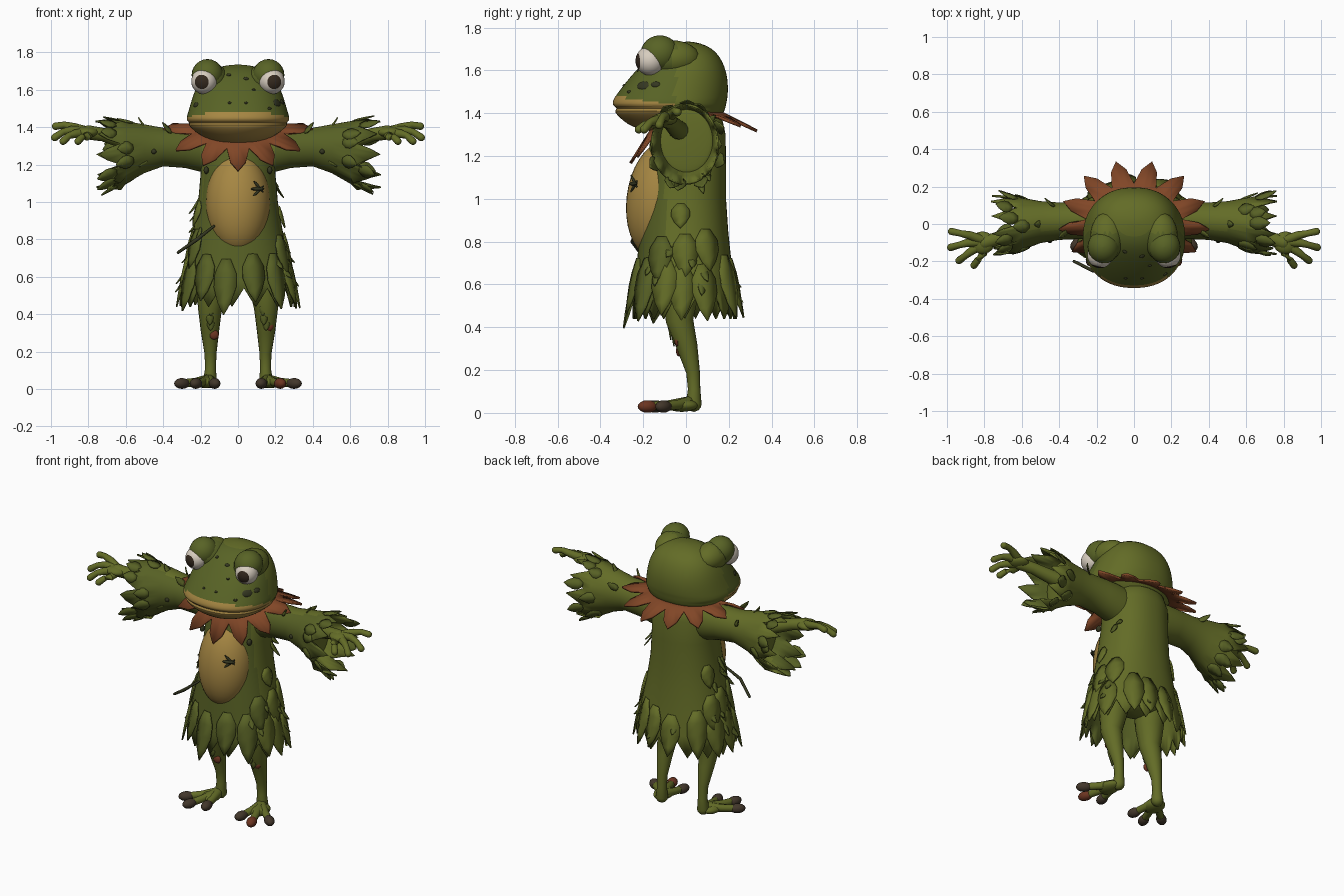
import bpy, bmesh, math, random
from math import sin, cos, tau
from mathutils import Vector, Matrix

if "Cube" in bpy.data.objects:
    bpy.data.objects.remove(bpy.data.objects["Cube"])

random.seed(4)


def mat(name, *rgb):
    m = bpy.data.materials.new(name)
    m.diffuse_color = (*rgb, 1)
    m.use_nodes = True
    m.node_tree.nodes["Principled BSDF"].inputs["Base Color"].default_value = m.diffuse_color
    return m


GREEN, LEAF = mat("moss green", .125, .15, .02), mat("leaf green", .095, .118, .018)
HEADG, TAN = mat("head green", .098, .125, .019), mat("belly tan", .38, .24, .055)
RUST, RED = mat("collar rust", .22, .062, .02), mat("scab red", .15, .035, .015)
WHITE, DARK = mat("eye white", .68, .61, .52), mat("pupil brown", .035, .022, .013)
TOE, SPOT = mat("toe brown", .055, .038, .024), mat("dark spot", .035, .038, .015)


def build(name, verts, faces, mats, thick=0, subsurf=0, rule=None):
    me = bpy.data.meshes.new(name)
    me.from_pydata([tuple(v) for v in verts], [], faces)
    bm = bmesh.new()
    bm.from_mesh(me)
    bmesh.ops.recalc_face_normals(bm, faces=bm.faces)
    bm.to_mesh(me)
    bm.free()
    ob = bpy.data.objects.new(name, me)
    bpy.context.collection.objects.link(ob)
    for m in mats:
        me.materials.append(m)
    for p in me.polygons:
        p.material_index = int(rule(p.center)) if rule else 0
    if subsurf:
        s = ob.modifiers.new("smooth", "SUBSURF")
        s.levels = s.render_levels = subsurf
    if thick:
        ob.modifiers.new("thickness", "SOLIDIFY").thickness = thick


def loft(name, rings, mats, caps=(True, True), **kw):
    n = len(rings[0])
    verts = [v for r in rings for v in r]
    faces = [(i * n + j, i * n + (j + 1) % n, (i + 1) * n + (j + 1) % n, (i + 1) * n + j)
             for i in range(len(rings) - 1) for j in range(n)]
    faces += [tuple(range(n))] * caps[0] + [tuple(range(len(verts) - n, len(verts)))] * caps[1]
    build(name, verts, faces, mats, **kw)


def oval(a, z, rx, yf, yb, p=2.25):
    k = (abs(cos(a)) ** p + abs(sin(a)) ** p) ** (-1 / p)
    return Vector((rx * cos(a) * k, (yf + yb) / 2 + (yb - yf) / 2 * sin(a) * k, z))


def tube(name, pts, m, n=10):
    """Tapered round-ended tube through (x, y, z, radius) points."""
    P, rings = [Vector(p[:3]) for p in pts], []
    for i, p in enumerate(P):
        d = (P[min(i + 1, len(P) - 1)] - P[max(i - 1, 0)]).normalized()
        u = d.cross(Vector((0, 1, 0) if abs(d.y) < .8 else (0, 0, 1))).normalized()
        v, r = d.cross(u), pts[i][3]
        for deg in [-80, -50, -25, 0] if i == 0 else [0, 25, 50, 80] if i == len(P) - 1 else [0]:
            t = math.radians(deg)
            rings.append([p + d * r * sin(t) + (u * cos(tau * j / n) + v * sin(tau * j / n)) * r * cos(t)
                          for j in range(n)])
    loft(name, rings, [m])


def ball(name, c, r, mats, rot=Matrix.Identity(3), rule=None, n=24):
    rings = []
    for i in range(n // 2 + 1):
        t = max(.03, min(math.pi - .03, math.pi * i / (n // 2)))
        rings.append([Vector(c) + rot @ Vector((r[0] * sin(t) * cos(tau * j / n), r[1] * sin(t) * sin(tau * j / n),
                                                r[2] * cos(t))) for j in range(n)])
    loft(name, rings, mats, rule=rule)


def add_leaf(buf, p, d, n, length, width, bend):
    verts, faces = buf
    d, b = d.normalized(), len(verts)
    s = d.cross(n).normalized()
    n = s.cross(d)
    for t, w in ((0, .4), (.25, .95), (.5, 1), (.78, .6), (1, .03)):
        c = p + d * length * t + n * bend * t * t
        verts.extend([c - s * w * width, c + n * .2 * w * width, c + s * w * width])
    faces.extend((k, k + 1, k + 4, k + 3) for i in range(4) for k in (b + i * 3, b + i * 3 + 1))


def section(table, z):
    """Interpolated (rx, front y, back y) of a height table."""
    for a, b in zip(table, table[1:]):
        if (a[0] - z) * (b[0] - z) <= 0:
            return [u + (v - u) * (z - a[0]) / (b[0] - a[0]) for u, v in zip(a[1:], b[1:])]
    return table[-1][1:]


# Tunic with a zigzag hem, hips and belly
TUNIC = [(1.42, .09, -.09, .12), (1.37, .165, -.14, .17), (1.30, .195, -.165, .185), (1.15, .2, -.18, .187),
         (1.0, .213, -.2, .187), (.85, .238, -.215, .197), (.7, .27, -.23, .213), (.58, .295, -.24, .23)]
rings = [[oval(tau * j / 60, *s) for j in range(60)] for s in TUNIC]
rings.append([oval(tau * j / 60, (.44, .49, .54, .49)[j % 4], .31, -.25, .24) for j in range(60)])
loft("tunic", rings, [GREEN, LEAF], caps=(True, False), thick=.012, rule=lambda c: c.y < -.1 and c.z < 1.3)
ball("hips", (0, 0, .72), (.2, .15, .13), [GREEN])
ball("belly", (0, -.12, .995), (.172, .158, .275), [TAN], Matrix.Rotation(-.12, 3, "X"), n=36)

# Overlapping leaves around the tunic
big, front, small = ([], []), ([], []), ([], [])
down = Vector((0, 0, -1))
for top, count, length, width in ((.72, 14, .27, .062), (.84, 12, .22, .06), (.98, 9, .13, .045)):
    for i in range(count):
        a, z = tau * (i + random.uniform(-.2, .2)) / count, top + random.uniform(-.03, .03)
        p, out = oval(a, z, *section(TUNIC, z)), Vector((cos(a), sin(a), 0))
        if top > .8 and (p.y > .1 or p.y < -.08 and abs(p.x) < .19):
            continue
        add_leaf(front if p.y < -.1 else big, p + out * .004, out * .17 + down, out,
                 length * random.uniform(.9, 1.15), width, .015)
for i in range(34):
    a, z = random.uniform(0, tau), random.uniform(.59, 1.15)
    p, out = oval(a, z, *section(TUNIC, z)), Vector((cos(a), sin(a), 0))
    if (p.y < -.08 and abs(p.x) < .2 and z > .74) or (p.y > .08 and random.random() < .8):
        continue
    side = Vector((-out.y, out.x, 0)) * random.uniform(-.5, .5)
    add_leaf(small, p, out * .4 + side + down, out, random.uniform(.06, .1), .02, .02)

# Pointed collar, drooping at the front
rings = [[], [], []]
for j in range(52):
    c, s = cos(tau * j / 52 - tau / 4), sin(tau * j / 52 - tau / 4)
    inner = Vector((.18 * c, .155 * s, 1.415 + .07 * min(s, 0)))
    tip = Vector((.405 * c, (.345 if s > 0 else .265) * s, 1.425 + (.255 * s if s < 0 else -.105 * s)))
    for k in range(3):
        rings[k].append(inner.lerp(tip, (0, .22, (1, .74, .33, .74)[j % 4])[k]))
loft("collar", rings, [RUST], caps=(False, False), thick=.014)

# Head with wide lips
HEAD = [(1.31, .09, -.16, .10), (1.335, .16, -.25, .12), (1.365, .215, -.295, .15), (1.395, .25, -.325, .17),
        (1.412, .265, -.335, .18), (1.423, .258, -.318, .183), (1.434, .272, -.34, .186), (1.445, .274, -.343, .188),
        (1.455, .273, -.342, .19), (1.465, .271, -.338, .192), (1.475, .268, -.333, .194), (1.52, .255, -.3, .197),
        (1.57, .24, -.26, .193), (1.62, .22, -.215, .18), (1.67, .188, -.165, .155), (1.705, .145, -.12, .118),
        (1.727, .09, -.07, .07), (1.735, .02, 0, .02)]
loft("head", [[oval(tau * j / 64, *s) for j in range(64)] for s in HEAD], [GREEN, TAN, HEADG], subsurf=1,
     rule=lambda c: 1 if c.y < -.02 and c.z < 1.433 - c.y * .13 else 2 if c.y < -.05 else 0)
for a, z, r in ((-.65, 1.53, .033), (-.4, 1.535, .022), (-1.4, 1.53, .01), (-1.75, 1.53, .01), (-1.35, 1.66, .015),
                (-2.6, 1.52, .022), (-1.85, 1.68, .014), (-.9, 1.5, .012), (-1.2, 1.6, .01)):
    p = oval(a, z, *section(HEAD, z))
    q = Vector((p.x, p.y + .06, .12)).to_track_quat("Z", "Y").to_matrix()
    ball("head_spot", p, (r, r * .65, .006), [SPOT], q, n=12)

for sx in (-1, 1):
    # Eye mounds blending back into the head, and eyes
    ball("eye_mound", (sx * .163, -.122, 1.679), (.085, .09, .085), [HEADG])
    ball("eye_ridge", (sx * .142, -.065, 1.655), (.092, .13, .086), [GREEN, HEADG], rule=lambda c: c.y < -.05)
    centre, look = Vector((sx * .181, -.167, 1.645)), Vector((sx * .22, -.97, -.05)).normalized()
    ball("eye", centre, (.069,) * 3, [WHITE, DARK], look.to_track_quat("Z", "Y").to_matrix(),
         lambda c: (c - centre).normalized().dot(look) > .81, 32)

    # Flared sleeve with a ragged cuff and an inner lining
    rings = []
    for x, y, z, ry, rz in ((.1, .02, 1.27, .1, .12), (.2, .02, 1.28, .105, .118), (.28, .02, 1.29, .1, .108),
                            (.4, .015, 1.294, .1, .103), (.5, .01, 1.285, .112, .13),
                            (.6, 0, 1.265, .14, .167), (.68, -.005, 1.255, .16, .19)):
        rings.append([Vector((sx * x, y + ry * cos(tau * j / 40), z + rz * sin(tau * j / 40))) for j in range(40)])
    for j, v in enumerate(rings[-1]):
        v.x = sx * ((.75, .69, .63, .69)[j % 4] + random.uniform(-.015, .015))
    loft("sleeve", rings, [GREEN, LEAF], caps=(True, False), thick=.01, rule=lambda c: c.y < -.03 and abs(c.x) > .2)
    ball("sleeve_lining", (sx * .57, .002, 1.27), (.012, .125, .15), [GREEN])
    for i in range(15):
        a, x = tau * i / 15 + random.uniform(-.15, .15), random.choice((.56, .62, .65))
        k, out = (x - .5) / .18, Vector((0, cos(a), sin(a)))
        p = Vector((sx * x, out.y * (.112 + .048 * k), 1.285 - .027 * k + out.z * (.13 + .06 * k)))
        add_leaf(small, p, Vector((sx, 0, -.15)) + out * .3, out, random.uniform(.08, .12), .035, .01)
    for x, a in ((.35, 2.2), (.42, .6), (.46, 4.0), (.48, 1.7)):
        out = Vector((0, cos(a), sin(a)))
        add_leaf(small, Vector((sx * x, .015, 1.29)) + out * .1, Vector((sx, 0, .3)) + out * .5, out, .08, .02, .02)

    # Forearm and hand
    tube("forearm", [(sx * .42, .0, 1.3, .05), (sx * .6, -.04, 1.325, .044), (sx * .72, -.075, 1.36, .036),
                     (sx * .8, -.1, 1.372, .038)], GREEN, 14)
    ball("palm", (sx * .81, -.1, 1.372), (.065, .06, .03), [GREEN])
    for mx, my, mz, tx, ty, tz in ((.88, -.06, 1.4, .975, -.04, 1.405), (.89, -.1, 1.385, .98, -.125, 1.345),
                                   (.87, -.145, 1.365, .935, -.195, 1.325), (.81, -.16, 1.35, .855, -.22, 1.325)):
        tube("finger", [(sx * .79, -.095, 1.372, .028), (sx * mx, my, mz, .023),
                        (sx * (mx + tx) / 2, (my + ty) / 2, (mz + tz) / 2 + .01, .018), (sx * tx, ty, tz, .02)], GREEN)

    # Leg, foot and toes
    tube("leg", [(sx * .12, 0, .76, .1), (sx * .14, -.025, .56, .085), (sx * .15, -.03, .43, .064),
                 (sx * .15, .005, .31, .049), (sx * .147, .033, .19, .032), (sx * .147, .038, .11, .029),
                 (sx * .15, .036, .042, .037)], GREEN, 16)
    ball("foot", (sx * .175, -.02, .035), (.055, .075, .03), [GREEN])
    for tx, ty in ((.125, -.145), (.225, -.18), (.3, -.105)):
        tube("toe", [(sx * .155, .02, .05, .03), (sx * (.155 + tx) / 2, (.02 + ty) / 2, .037, .023),
                     (sx * tx, ty, .03, .022)], GREEN)
        turn = Matrix.Rotation(math.atan2(ty - .02, sx * (tx - .155)) - tau / 4, 3, "Z")
        ball("toe_tip", (sx * tx, ty, .03), (.031, .048, .029), [RED if sx * tx == .225 else TOE], turn, n=16)
    for z, y in ((.45, -.09), (.4, -.08), (.37, -.065)):
        add_leaf(small, Vector((sx * .15 + random.uniform(-.03, .03), y, z)), Vector((0, .2, -1)),
                 Vector((0, -1, 0)), .06, .02, .005)
    ball("knee_patch", (-.128, -.033, .29) if sx < 0 else (.165, -.04, .335), (.026, .014, .026), [RED], n=12)
    ball("tunic_spot", (sx * .17, -.125, 1.17), (.014, .02, .02), [SPOT], n=12)
    ball("sleeve_spot", (sx * .45, -.09, 1.27), (.014, .012, .014), [SPOT], n=12)

build("tunic_leaves", *big, [GREEN], thick=.008)
build("front_leaves", *front, [LEAF], thick=.008)
build("loose_leaves", *small, [LEAF], thick=.006)

# Twig at the hip and insect on the belly
tube("twig", [(-.13, -.22, .87, .007), (-.22, -.25, .8, .01), (-.32, -.2, .73, .008)], SPOT)
ball("insect_body", (.105, -.246, 1.07), (.04, .012, .01), [SPOT], Matrix.Rotation(.4, 3, "Z"), n=12)
for t in (-.7, .8):
    ball("insect_wing", (.11, -.243, 1.07 + .015 * t), (.045, .006, .008), [SPOT],
         Matrix.Rotation(.5, 3, "Z") @ Matrix.Rotation(t, 3, "Y"), n=10)

# Smooth shading with crisp edges kept
for ob in bpy.context.scene.objects:
    ob.select_set(True)
    bpy.context.view_layer.objects.active = ob
bpy.ops.object.shade_smooth_by_angle(angle=math.radians(45))
